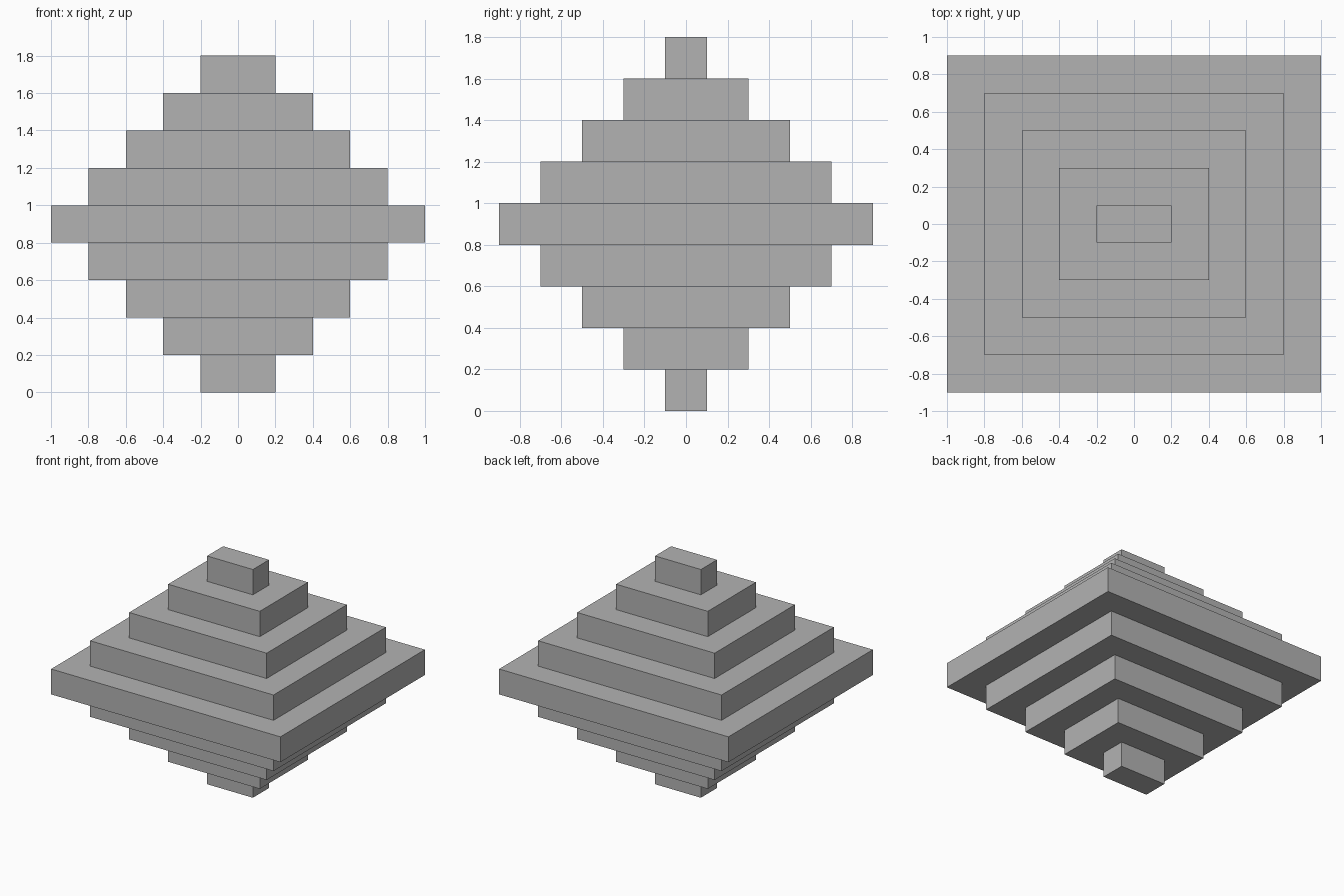
import bpy

cube = bpy.data.objects.get("Cube")
if cube:
    bpy.data.objects.remove(cube, do_unlink=True)

STEP = 0.2   # tier height, and the inset on each side from tier to tier
TIERS = 9
MIDDLE = TIERS // 2

# Plain grey
grey = bpy.data.materials.new("plain_grey")
grey.use_nodes = True
colour = (0.45, 0.45, 0.45, 1)
grey.diffuse_color = colour
grey.node_tree.nodes["Principled BSDF"].inputs["Base Color"].default_value = colour


def add_tier(name, width, depth, bottom):
    """Add one flat rectangular slab resting at the given height."""
    bpy.ops.mesh.primitive_cube_add(size=1, location=(0, 0, bottom + STEP / 2))
    tier = bpy.context.object
    tier.name = name
    tier.scale = (width, depth, STEP)
    bpy.ops.object.transform_apply(location=False, rotation=False, scale=True)
    tier.data.materials.append(grey)


# Tiers widen up to the middle slab, then narrow again
for i in range(TIERS):
    away = abs(i - MIDDLE)
    if away == 0:
        name = "middle_tier"
    else:
        name = f"{'upper' if i > MIDDLE else 'lower'}_tier_{away}"
    inset = 2 * STEP * away
    add_tier(name, 2.0 - inset, 1.8 - inset, i * STEP)
